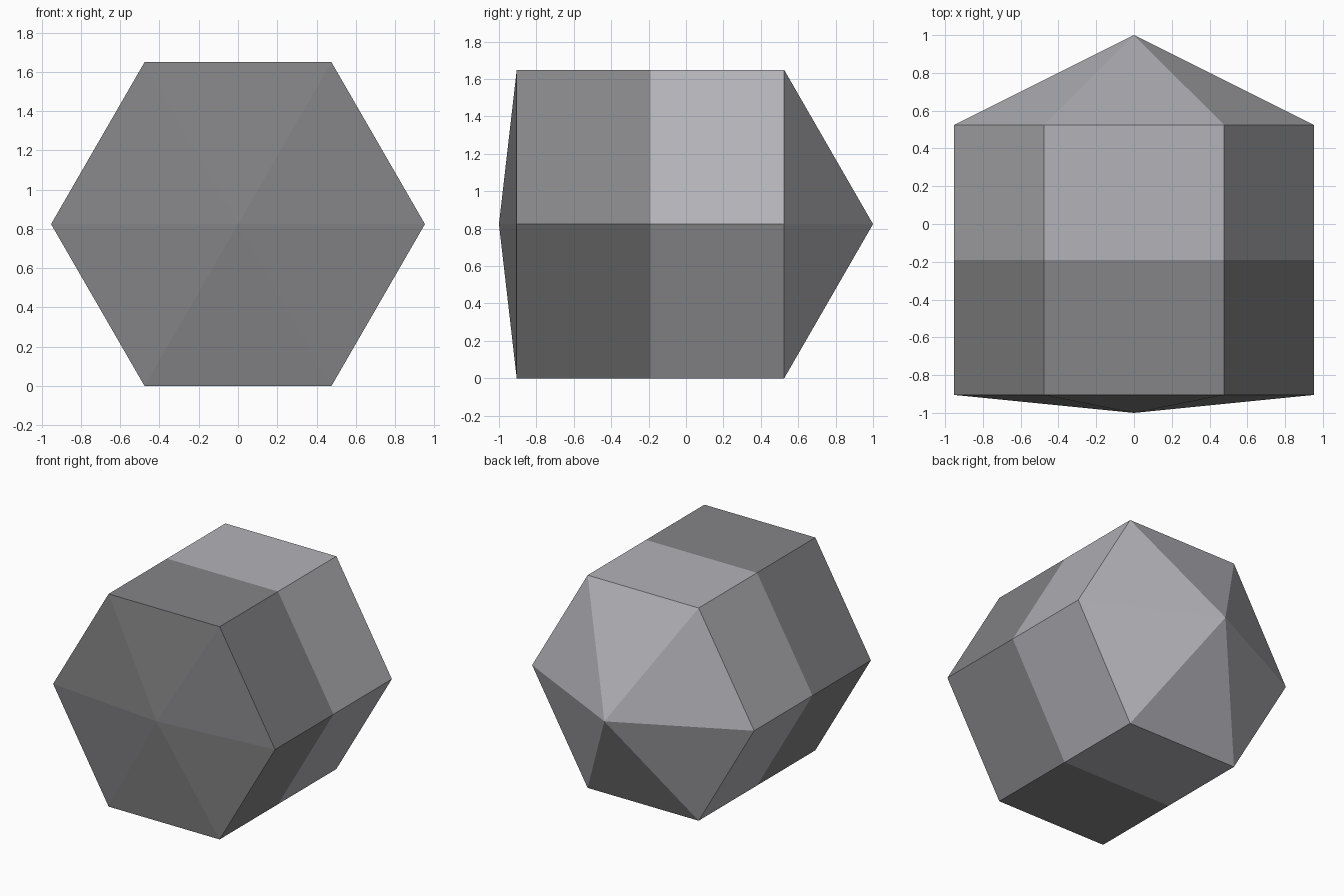
import bpy, bmesh, math

if "Cube" in bpy.data.objects:
    bpy.data.objects.remove(bpy.data.objects["Cube"])

R = 0.952                              # hexagon corner radius
ZC = R * math.cos(math.pi / 6)         # axis height, so a flat side rests on z = 0


def material(name, rgb):
    m = bpy.data.materials.new(name)
    m.diffuse_color = (*rgb, 1)
    m.use_nodes = True
    m.node_tree.nodes["Principled BSDF"].inputs["Base Color"].default_value = m.diffuse_color
    return m


def capped_half(name, y_mid, y_rim, y_tip, mat):
    """Half of the hexagonal body, open at the joint and closed by a pointed cap."""
    bm = bmesh.new()
    rings = [[bm.verts.new((R * math.cos(i * math.pi / 3), y,
                            ZC + R * math.sin(i * math.pi / 3))) for i in range(6)]
             for y in (y_mid, y_rim)]
    tip = bm.verts.new((0, y_tip, ZC))
    for i in range(6):
        j = (i + 1) % 6
        a, b = rings
        bm.faces.new((a[i], a[j], b[j], b[i]))
        bm.faces.new((b[i], b[j], tip))
    # sides wind outward when the half extends towards -y
    if y_tip > y_mid:
        bmesh.ops.reverse_faces(bm, faces=bm.faces[:])
    bm.normal_update()
    # make sure the cap points outward
    if sum(f.normal.y for f in bm.faces) * (y_tip - y_mid) < 0:
        bmesh.ops.reverse_faces(bm, faces=bm.faces[:])
    me = bpy.data.meshes.new(name)
    bm.to_mesh(me)
    bm.free()
    me.materials.append(mat)
    ob = bpy.data.objects.new(name, me)
    bpy.context.collection.objects.link(ob)


# Front half with shallow point, back half with tall point
capped_half("front_half", -0.19, -0.905, -1.0, material("dark grey", (0.235, 0.235, 0.245)))
capped_half("back_half", -0.19, 0.525, 1.0, material("light grey", (0.45, 0.45, 0.48)))
